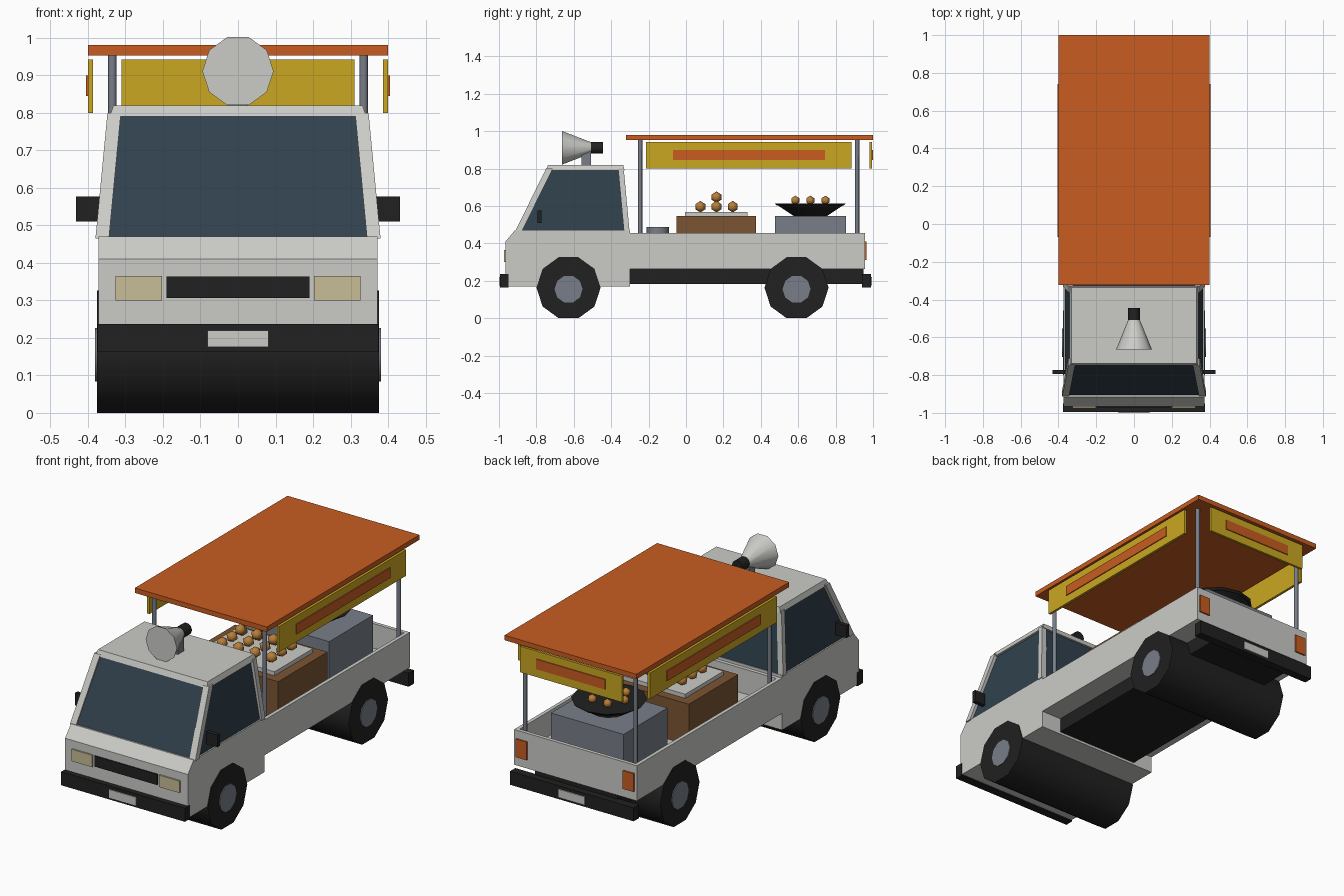
import bpy, bmesh, math
from mathutils import Vector, Matrix

if "Cube" in bpy.data.objects:
    bpy.data.objects.remove(bpy.data.objects["Cube"])

def mat(name, r, g, b):
    m = bpy.data.materials.new(name)
    m.diffuse_color = (r, g, b, 1)
    m.use_nodes = True
    m.node_tree.nodes["Principled BSDF"].inputs["Base Color"].default_value = m.diffuse_color
    return m

WHITE = mat("body_white", .60, .60, .575)
ORANGE = mat("canopy_orange", .58, .107, .015)
YELLOW = mat("board_yellow", .60, .39, .015)
DARK = mat("rubber_black", .015, .015, .015)
GLASS = mat("window_glass", .03, .053, .073)
BROWN = mat("crate_brown", .20, .09, .033)
FOOD = mat("fried_food", .48, .21, .04)
GREY = mat("metal_grey", .19, .21, .25)
CREAM = mat("lamp_cream", .58, .51, .31)

def finish(name, bm, material, smooth=None):
    bmesh.ops.recalc_face_normals(bm, faces=bm.faces)
    me = bpy.data.meshes.new(name)
    bm.to_mesh(me)
    bm.free()
    me.materials.append(material)
    ob = bpy.data.objects.new(name, me)
    bpy.context.collection.objects.link(ob)
    if smooth:
        bpy.ops.object.select_all(action='DESELECT')
        ob.select_set(True)
        bpy.context.view_layer.objects.active = ob
        bpy.ops.object.shade_smooth_by_angle(angle=math.radians(smooth))
    return ob

def frustum(name, material, bottom, top):
    """Block between two rectangles, each (x0, x1, y0, y1, z)."""
    bm = bmesh.new()
    rings = []
    for x0, x1, y0, y1, z in (bottom, top):
        rings.append([bm.verts.new(p) for p in ((x0, y0, z), (x1, y0, z), (x1, y1, z), (x0, y1, z))])
    a, b = rings
    bm.faces.new(a[::-1])
    bm.faces.new(b)
    for i in range(4):
        j = (i + 1) % 4
        bm.faces.new((a[i], a[j], b[j], b[i]))
    return finish(name, bm, material)

def box(name, material, x0, x1, y0, y1, z0, z1):
    return frustum(name, material, (x0, x1, y0, y1, z0), (x0, x1, y0, y1, z1))

def rod(name, material, p1, p2, r1, r2=None, sides=10, turn=0, smooth=40):
    """Cylinder or cone between two points."""
    p1, p2 = Vector(p1), Vector(p2)
    d = p2 - p1
    bm = bmesh.new()
    m = (Matrix.Translation((p1 + p2) / 2) @ d.to_track_quat('Z', 'Y').to_matrix().to_4x4()
         @ Matrix.Rotation(math.radians(turn), 4, 'Z'))
    bmesh.ops.create_cone(bm, cap_ends=True, segments=sides, radius1=r1,
                          radius2=r1 if r2 is None else r2, depth=d.length, matrix=m)
    return finish(name, bm, material, smooth)

def ball(name, loc, r):
    bm = bmesh.new()
    bmesh.ops.create_icosphere(bm, subdivisions=1, radius=r, matrix=Matrix.Translation(loc))
    return finish(name, bm, FOOD, 60)

# Cab lower body from a side profile
bm = bmesh.new()
profile = [(-.965, .17), (-.965, .41), (-.915, .47), (-.30, .47), (-.30, .17)]
face = bm.faces.new([bm.verts.new((-.372, y, z)) for y, z in profile])
ext = bmesh.ops.extrude_face_region(bm, geom=[face])
bmesh.ops.translate(bm, vec=(.744, 0, 0), verts=[v for v in ext["geom"] if isinstance(v, bmesh.types.BMVert)])
finish("cab_body", bm, WHITE)

# Cab windows, pillars and roof
frustum("cab_windows", GLASS, (-.365, .365, -.908, -.303, .465), (-.328, .328, -.738, -.34, .80))
frustum("cab_roof", WHITE, (-.342, .342, -.75, -.328, .79), (-.332, .332, -.738, -.336, .82))
for s, side in ((1, "right"), (-1, "left")):
    for end, y0, y1, w in (("front", -.895, -.73, .036), ("rear", -.317, -.348, .03)):
        xb, xt = s * .362, s * .33
        frustum(f"{end}_pillar_{side}", WHITE,
                (xb - w / 2, xb + w / 2, y0 - w / 2, y0 + w / 2, .465),
                (xt - w / 2, xt + w / 2, y1 - w / 2, y1 + w / 2, .80))
    # Mirrors, headlights and tail lights
    def sbox(name, m, xa, xb, *rest):
        box(f"{name}_{side}", m, min(s * xa, s * xb), max(s * xa, s * xb), *rest)
    sbox("mirror", DARK, .365, .432, -.795, -.772, .51, .577)
    sbox("headlight", CREAM, .202, .326, -.974, -.96, .30, .365)
    sbox("tail_light", ORANGE, .292, .357, .95, .965, .31, .41)
    # Bed side walls
    sbox("bed_wall", WHITE, .352, .372, -.30, .957, .262, .455)
    # Side sign boards with stripe plates
    sbox("sign_board", YELLOW, .386, .40, -.215, .885, .80, .942)
    sbox("sign_stripe", ORANGE, .40, .405, -.07, .742, .845, .90)
    # Canopy poles
    for end, y in (("front", -.245), ("rear", .915)):
        rod(f"canopy_pole_{end}_{side}", GREY, (s * .335, y, .32), (s * .335, y, .955), .0115, sides=8, smooth=50)
    # Wheel hubs
    for end, y in (("front", -.628), ("rear", .591)):
        rod(f"hub_{end}_{side}", GREY, (s * .36, y, .155), (s * .381, y, .155), .075, turn=90)

# Wheels run the full width of the truck
for end, y in (("front", -.628), ("rear", .591)):
    rod(f"wheels_{end}", DARK, (-.376, y, .163), (.376, y, .163), .1713, turn=90)

# Grille, bumpers and plates
box("grille", DARK, -.19, .19, -.972, -.96, .306, .364)
box("front_bumper", DARK, -.375, .375, -.995, -.95, .163, .237)
box("front_plate", WHITE, -.081, .081, -1.0, -.993, .175, .22)
box("rear_bumper", DARK, -.375, .375, .942, .988, .163, .237)
box("rear_plate", WHITE, -.081, .081, .986, .994, .175, .22)

# Cargo bed and chassis
box("bed_floor", WHITE, -.36, .36, -.30, .95, .262, .32)
box("tailgate", WHITE, -.372, .372, .937, .957, .262, .455)
box("bed_front_wall", WHITE, -.372, .372, -.30, -.28, .262, .455)
box("chassis", DARK, -.25, .25, -.30, .95, .183, .262)

# Canopy roof and rear sign
box("canopy_roof", ORANGE, -.40, .40, -.322, 1.0, .953, .98)
box("rear_sign_board", YELLOW, -.31, .31, .982, .995, .80, .942)
box("rear_sign_stripe", ORANGE, -.21, .21, .995, 1.0, .845, .90)

# Loudspeaker on the cab roof
box("speaker_mount", GREY, -.027, .027, -.56, -.507, .815, .89)
rod("speaker_horn", WHITE, (0, -.664, .911), (0, -.505, .911), .095, .03, turn=90)
rod("speaker_driver", DARK, (0, -.507, .911), (0, -.445, .911), .033, turn=90)

# Food stall: crate, tray and stacked food
box("crate", BROWN, -.28, .28, -.052, .375, .32, .545)
box("tray", WHITE, -.225, .225, -.005, .328, .545, .567)
for x in (-.15, -.05, .05, .15):
    for y in (.077, .163, .25):
        ball("tray_food", (x, y, .596), .031)
for x in (-.1, 0, .1):
    ball("tray_food_top", (x, .163, .647), .031)

# Stove with wok and frying food, gas canister
box("stove", GREY, -.22, .22, .475, .855, .32, .547)
rod("wok", DARK, (0, .665, .547), (0, .665, .607), .09, .18, sides=12)
rod("wok_rim", DARK, (0, .665, .602), (0, .665, .613), .178, .19, sides=12)
for i in range(6):
    a = math.radians(60 * i)
    ball("wok_food", (.093 * math.cos(a), .665 + .093 * math.sin(a), .63), .025)
rod("gas_canister", GREY, (.2, -.15, .32), (.2, -.15, .487), .06, sides=12)
